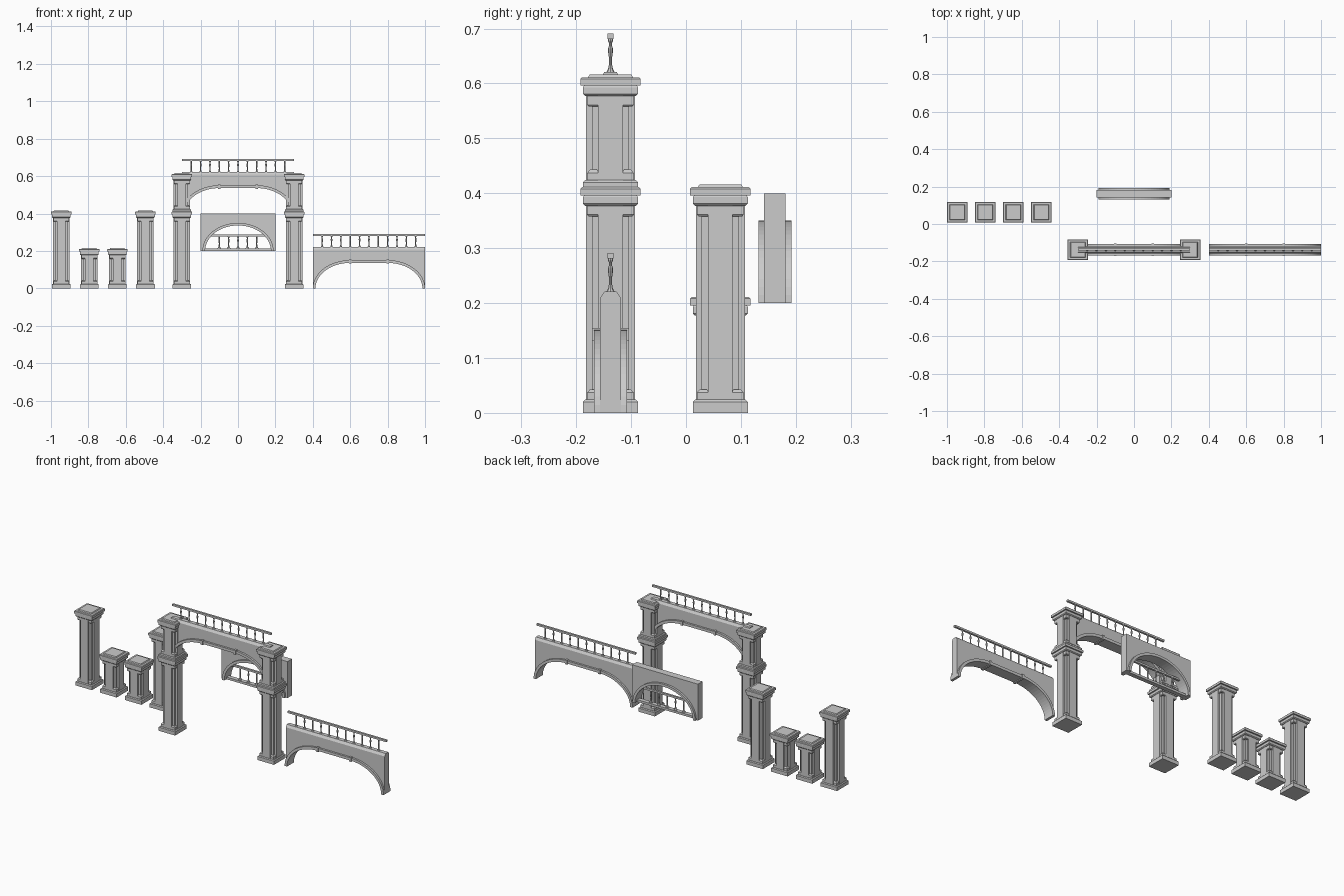
import bpy, bmesh, math

if "Cube" in bpy.data.objects:
    bpy.data.objects.remove(bpy.data.objects["Cube"])


def finish(bm, name, loc):
    bmesh.ops.recalc_face_normals(bm, faces=bm.faces)
    me = bpy.data.meshes.new(name)
    bm.to_mesh(me)
    bm.free()
    ob = bpy.data.objects.new(name, me)
    ob.location = loc
    bpy.context.collection.objects.link(ob)
    return ob


def loft(bm, rings):
    vs = [[bm.verts.new(p) for p in r] for r in rings]
    n = len(vs[0])
    for a, b in zip(vs, vs[1:]):
        for i in range(n):
            bm.faces.new((a[i], a[(i + 1) % n], b[(i + 1) % n], b[i]))
    bm.faces.new(vs[0][::-1])
    bm.faces.new(vs[-1])


def box(bm, x0, x1, y0, y1, z0, z1):
    loft(bm, [[(x0, y0, z), (x1, y0, z), (x1, y1, z), (x0, y1, z)] for z in (z0, z1)])


def square_stack(bm, profile, cx=0, cy=0):
    loft(bm, [[(cx - h, cy - h, z), (cx + h, cy - h, z), (cx + h, cy + h, z), (cx - h, cy + h, z)]
              for h, z in profile])


def prism(bm, pts, hy):
    loft(bm, [[(x, y, z) for x, z in pts] for y in (-hy, hy)])


# Pillar: moulded base and cap, core with pilasters and corner blocks
def pillar(name, x, y, z, height):
    bm = bmesh.new()
    t = height - 0.4
    square_stack(bm, [(.05, 0), (.05, .02), (.046, .024)])
    square_stack(bm, [(.034, .022), (.034, .38 + t)])
    box(bm, -.0225, .0225, -.0445, .0445, .022, .38 + t)
    box(bm, -.0445, .0445, -.0225, .0225, .022, .38 + t)
    for sx in (-1, 1):
        for sy in (-1, 1):
            cx, cy = sx * .031, sy * .031
            square_stack(bm, [(.0115, .022), (.0115, .037), (.006, .043)], cx, cy)
            square_stack(bm, [(.009, .358 + t), (.0115, .361 + t), (.0115, .38 + t)], cx, cy)
    square_stack(bm, [(.046, .377 + t), (.05, .381 + t), (.05, .393 + t), (.048, .396 + t)])
    square_stack(bm, [(.055, .396 + t), (.055, .408 + t), (.052, .411 + t),
                      (.041, .411 + t), (.038, .416 + t)])
    finish(bm, name, (x, y, z))


# Arch curve: two quarter ellipses joined by a flat run
def arch_curve(flat, rx, rz, n=16):
    left = [(-flat - rx * math.cos(a), rz * math.sin(a))
            for a in (i * math.pi / 2 / n for i in range(n + 1))]
    right = [(-x, z) for x, z in reversed(left)]
    return left + (right if flat > 0 else right[1:])


def arch(name, loc, half, top, flat, outer, inner, body_hy):
    bm = bmesh.new()
    o, i = arch_curve(flat, *outer), arch_curve(flat, *inner)
    mid = arch_curve(flat, (outer[0] + inner[0]) / 2, (outer[1] + inner[1]) / 2)
    prism(bm, [(-half, 0)] + mid + [(half, 0), (half, top), (-half, top)], body_hy)
    finish(bm, name + "_wall", loc)
    bm = bmesh.new()
    prism(bm, o + i[::-1], .03)
    finish(bm, name + "_trim", loc)


# Railing: turned balusters under a square handrail
def railing(name, loc, count, half):
    prof = [(.009, 0), (.009, .003), (.006, .007), (.004, .012), (.003, .018), (.0028, .03),
            (.0045, .042), (.0045, .047), (.003, .052), (.003, .058), (.005, .062), (.005, .066)]
    bm = bmesh.new()
    for k in range(count):
        x = (k - (count - 1) / 2) * .05
        loft(bm, [[(x + r * math.cos(a), r * math.sin(a), z)
                   for a in (j * math.pi / 4 for j in range(8))] for r, z in prof])
    box(bm, -half, half, -.0055, .0055, .065, .075)
    finish(bm, name, loc)


# Bridge: arch, sloped coping, blocks where the curve meets the flat, railing
def bridge(name, x, y, z):
    arch(name, (x, y, z), .3, .208, .1, (.2, .151), (.186, .136), .0195)
    bm = bmesh.new()
    loft(bm, [[(sx, -.0195, .208), (sx, .0195, .208), (sx, .011, .221), (sx, -.011, .221)]
              for sx in (-.3, .3)])
    finish(bm, name + "_coping", (x, y, z))
    bm = bmesh.new()
    for sx in (-.1, .1):
        box(bm, sx - .006, sx + .006, -.034, .034, .132, .155)
    finish(bm, name + "_blocks", (x, y, z))
    railing(name + "_railing", (x, y, z + .216), 11, .3)


Y = -.1375
# Row of free-standing pillars
for k, h in enumerate((.4, .2, .2, .4)):
    pillar("row_pillar_%d" % (k + 1), -.945 + .15 * k, .0625, 0, h)

# Gateway: stacked pillars carrying a bridge
for side, x in (("left", -.3), ("right", .3)):
    pillar("gate_lower_pillar_" + side, x, Y, 0, .4)
    pillar("gate_upper_pillar_" + side, x, Y, .4, .2)
bridge("gate_bridge", 0, Y, .4)

# Separate low bridge
bridge("low_bridge", .7, Y, 0)

# Arched window with sill and balustrade
W = (0, .162, .2)
arch("window", W, .2, .2, 0, (.19, .15), (.176, .136), .0195)
bm = bmesh.new()
box(bm, -.182, .182, -.0115, .0115, 0, .012)
finish(bm, "window_sill", W)
railing("window_railing", (0, .162, .212), 5, .155)
